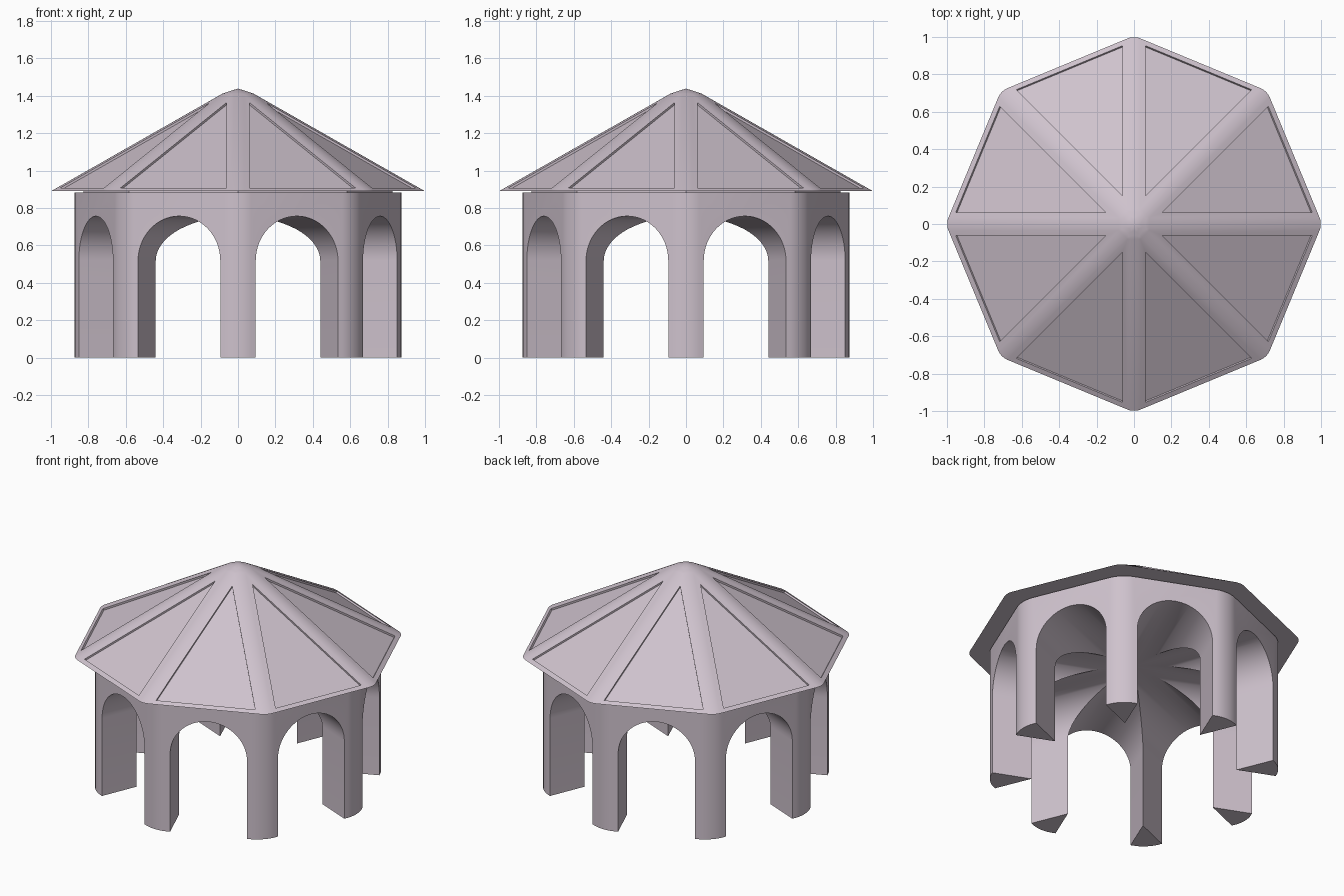
import bpy
import bmesh
from math import pi, sin, cos, tan, radians

if "Cube" in bpy.data.objects:
    bpy.data.objects.remove(bpy.data.objects["Cube"], do_unlink=True)

SIDES = 8
SMOOTH = radians(30)

stone = bpy.data.materials.new("pale lilac stone")
stone.use_nodes = True
colour = (0.62, 0.54, 0.61, 1)
stone.diffuse_color = colour
stone.node_tree.nodes["Principled BSDF"].inputs["Base Color"].default_value = colour


def make_object(name, bm):
    bmesh.ops.recalc_face_normals(bm, faces=bm.faces)
    mesh = bpy.data.meshes.new(name)
    bm.to_mesh(mesh)
    bm.free()
    mesh.materials.append(stone)
    obj = bpy.data.objects.new(name, mesh)
    bpy.context.collection.objects.link(obj)
    return obj


def select_only(obj):
    bpy.ops.object.select_all(action="DESELECT")
    obj.select_set(True)
    bpy.context.view_layer.objects.active = obj


def smooth(obj):
    select_only(obj)
    bpy.ops.object.shade_smooth_by_angle(angle=SMOOTH)


def octagon(radius, top_radius, z0, z1):
    """Eight-sided prism or pyramid with a corner on the x axis."""
    bm = bmesh.new()
    ring = [bm.verts.new((radius * cos(i * 2 * pi / SIDES),
                          radius * sin(i * 2 * pi / SIDES), z0)) for i in range(SIDES)]
    base = bm.faces.new(ring[::-1])
    if top_radius == 0:
        tip = bm.verts.new((0, 0, z1))
        for i in range(SIDES):
            bm.faces.new((ring[i], ring[(i + 1) % SIDES], tip))
    else:
        top = bmesh.ops.extrude_face_region(bm, geom=[base], use_keep_orig=True)["geom"]
        for v in top:
            if isinstance(v, bmesh.types.BMVert):
                v.co.z = z1
    bmesh.ops.recalc_face_normals(bm, faces=bm.faces)
    return bm


def round_rising_edges(bm, width, segments):
    edges = [e for e in bm.edges if abs(e.verts[0].co.z - e.verts[1].co.z) > 0.01]
    bmesh.ops.bevel(bm, geom=edges, offset=width, offset_type="OFFSET",
                    segments=segments, profile=0.5, affect="EDGES")


def arch_tunnel(angle, half_width, spring):
    """Round-headed bar running right through the building."""
    bm = bmesh.new()
    arc = [(half_width * cos(i * pi / 32), spring + half_width * sin(i * pi / 32))
           for i in range(33)]
    outline = [(half_width, -0.2)] + arc + [(-half_width, -0.2)]
    ends = []
    for x in (-1.2, 1.2):
        ends.append([bm.verts.new((x * cos(angle) - y * sin(angle),
                                   x * sin(angle) + y * cos(angle), z)) for y, z in outline])
    bm.faces.new(ends[0])
    bm.faces.new(ends[1][::-1])
    for i in range(len(outline)):
        j = (i + 1) % len(outline)
        bm.faces.new((ends[0][i], ends[0][j], ends[1][j], ends[1][i]))
    return make_object("tunnel_cutter", bm)


# Arcade: rounded octagon pierced by four crossing vaults
bm = octagon(0.89, 0.89, 0, 0.882)
round_rising_edges(bm, 0.075, 6)
arcade = make_object("arcade", bm)
for k in range(4):
    cutter = arch_tunnel(pi / 8 + k * pi / 4, 0.238, 0.518)
    cutter.hide_render = True
    cut = arcade.modifiers.new("tunnel", "BOOLEAN")
    cut.operation = "DIFFERENCE"
    cut.solver = "EXACT"
    cut.object = cutter
    select_only(arcade)
    bpy.ops.object.modifier_apply(modifier=cut.name)
    bpy.data.objects.remove(cutter, do_unlink=True)
smooth(arcade)

# Collar between arcade and roof
make_object("collar", octagon(0.825, 0.825, 0.875, 0.893))

# Roof: rounded hips with a sunken panel on each slope
bm = octagon(1.0065, 0, 0.89, 1.463)
round_rising_edges(bm, 0.034, 6)
slopes = sorted((f for f in bm.faces if f.normal.z > 0.1),
                key=lambda f: -f.calc_area())[:SIDES]
bmesh.ops.inset_individual(bm, faces=slopes, thickness=0.03, use_even_offset=True)
bmesh.ops.inset_individual(bm, faces=slopes, thickness=0.0005, depth=-0.012,
                           use_even_offset=True)
smooth(make_object("roof", bm))
